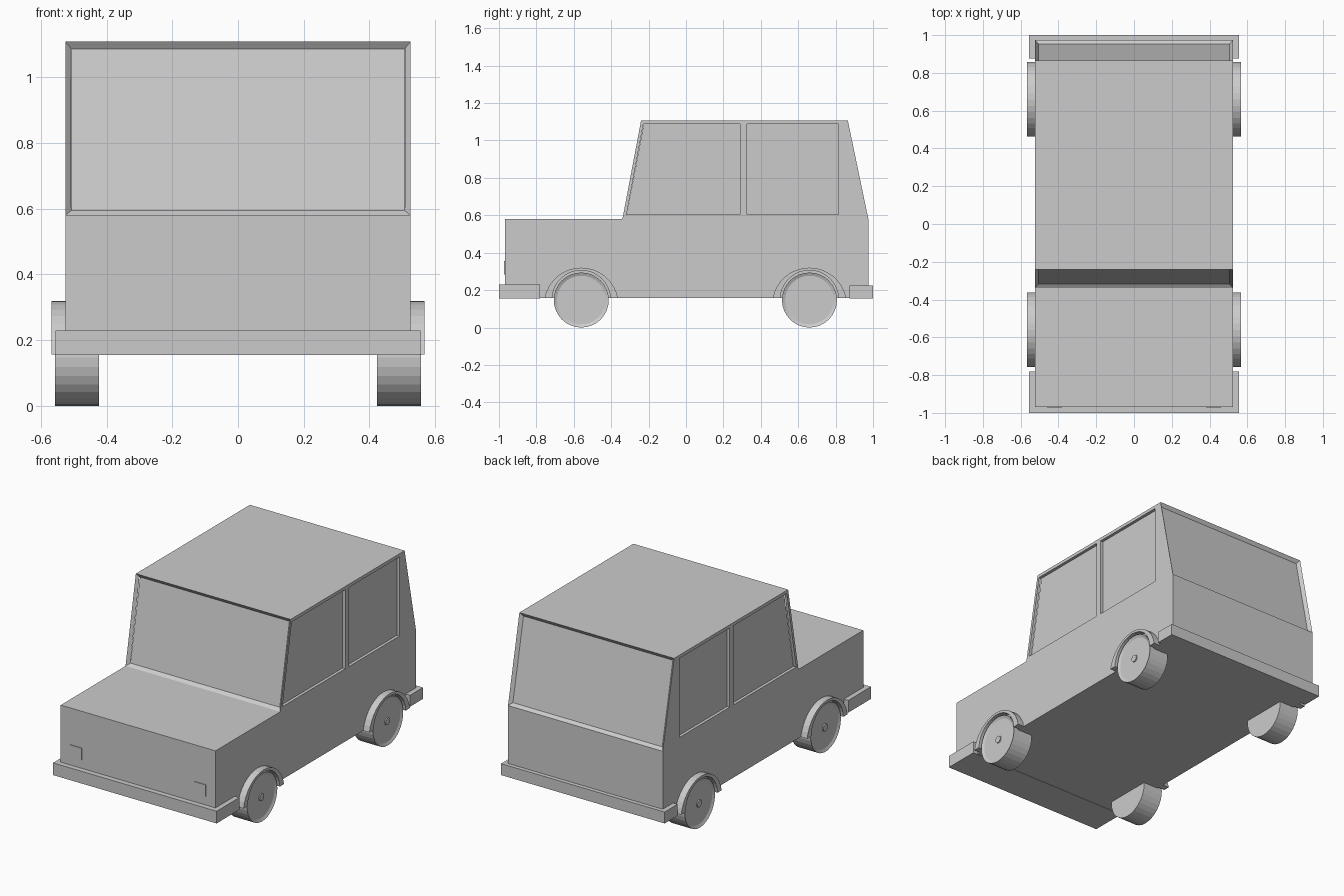
import bpy, bmesh, math
from mathutils import Matrix

if "Cube" in bpy.data.objects:
    bpy.data.objects.remove(bpy.data.objects["Cube"])


def finish(bm, name):
    bmesh.ops.recalc_face_normals(bm, faces=bm.faces)
    mesh = bpy.data.meshes.new(name)
    bm.to_mesh(mesh)
    bm.free()
    obj = bpy.data.objects.new(name, mesh)
    bpy.context.scene.collection.objects.link(obj)
    return obj


def prism(profile, x0, x1):
    """Extrude a (y, z) profile from x0 to x1."""
    bm = bmesh.new()
    face = bm.faces.new([bm.verts.new((x0, y, z)) for y, z in profile])
    ext = bmesh.ops.extrude_face_region(bm, geom=[face])["geom"]
    verts = [v for v in ext if isinstance(v, bmesh.types.BMVert)]
    bmesh.ops.translate(bm, verts=verts, vec=(x1 - x0, 0, 0))
    bmesh.ops.recalc_face_normals(bm, faces=bm.faces)
    return bm


def box(name, x0, x1, y0, y1, z0, z1):
    return finish(prism([(y0, z0), (y1, z0), (y1, z1), (y0, z1)], x0, x1), name)


W = 0.525

# Body shell with recessed windscreen and rear window
body_profile = [(-0.968, 0.157), (-0.968, 0.58), (-0.34, 0.58), (-0.24, 1.108),
                (0.865, 1.108), (0.975, 0.58), (0.975, 0.157)]
bm = prism(body_profile, -W, W)
sloped = [f for f in bm.faces if abs(f.normal.y) > 0.9 and f.calc_center_median().z > 0.7]
bmesh.ops.inset_individual(bm, faces=sloped, thickness=0.026, depth=-0.018)
body = finish(bm, "body")

# Side window recesses
front_window = [(-0.318, 0.603), (-0.228, 1.088), (0.29, 1.088), (0.29, 0.603)]
rear_window = [(0.326, 0.603), (0.326, 1.088), (0.815, 1.088), (0.815, 0.603)]
for side in (-1, 1):
    for label, outline in (("front", front_window), ("rear", rear_window)):
        x0, x1 = sorted((side * (W - 0.018), side * (W + 0.1)))
        cutter = finish(prism(outline, x0, x1), label + "_window_cutter")
        cutter.hide_render = True
        cutter.hide_set(True)
        mod = body.modifiers.new("window", "BOOLEAN")
        mod.operation = "DIFFERENCE"
        mod.solver = "EXACT"
        mod.object = cutter

# Bumpers
box("front_bumper", -0.555, 0.555, -1.0, -0.78, 0.155, 0.23)
box("rear_bumper", -0.555, 0.555, 0.875, 1.0, 0.155, 0.225)


def arc(yc, zc, r, z_end, n=16):
    a0 = math.asin((z_end - zc) / r)
    step = (math.pi - 2 * a0) / n
    return [(yc + r * math.cos(a0 + i * step), zc + r * math.sin(a0 + i * step))
            for i in range(n + 1)]


def cylinder(r, depth, segments, centre):
    bm = bmesh.new()
    mat = Matrix.Translation(centre) @ Matrix.Rotation(math.pi / 2, 4, "Y")
    bmesh.ops.create_cone(bm, cap_ends=True, segments=segments, radius1=r,
                          radius2=r, depth=depth, matrix=mat)
    bm.normal_update()
    return bm


for side, side_name in ((-1, "left"), (1, "right")):
    # Headlights
    x0, x1 = sorted((side * 0.38, side * 0.46))
    box(side_name + "_headlight", x0, x1, -0.972, -0.95, 0.284, 0.355)

    for y, end in ((-0.56, "front"), (0.66, "rear")):
        name = end + "_" + side_name
        # Wheel arch
        outline = arc(y, 0.12, 0.2, 0.157) + arc(y, 0.15, 0.156, 0.157)[::-1]
        x0, x1 = sorted((side * 0.5, side * 0.567))
        finish(prism(outline, x0, x1), name + "_wheel_arch")
        # Wheel with recessed disc
        bm = cylinder(0.147, 0.133, 32, (side * 0.4895, y, 0.147))
        cap = [f for f in bm.faces if f.normal.x * side > 0.9]
        bmesh.ops.inset_individual(bm, faces=cap, thickness=0.017, depth=-0.008)
        finish(bm, name + "_wheel")
        # Hub
        finish(cylinder(0.022, 0.02, 16, (side * 0.545, y, 0.147)), name + "_hub")
